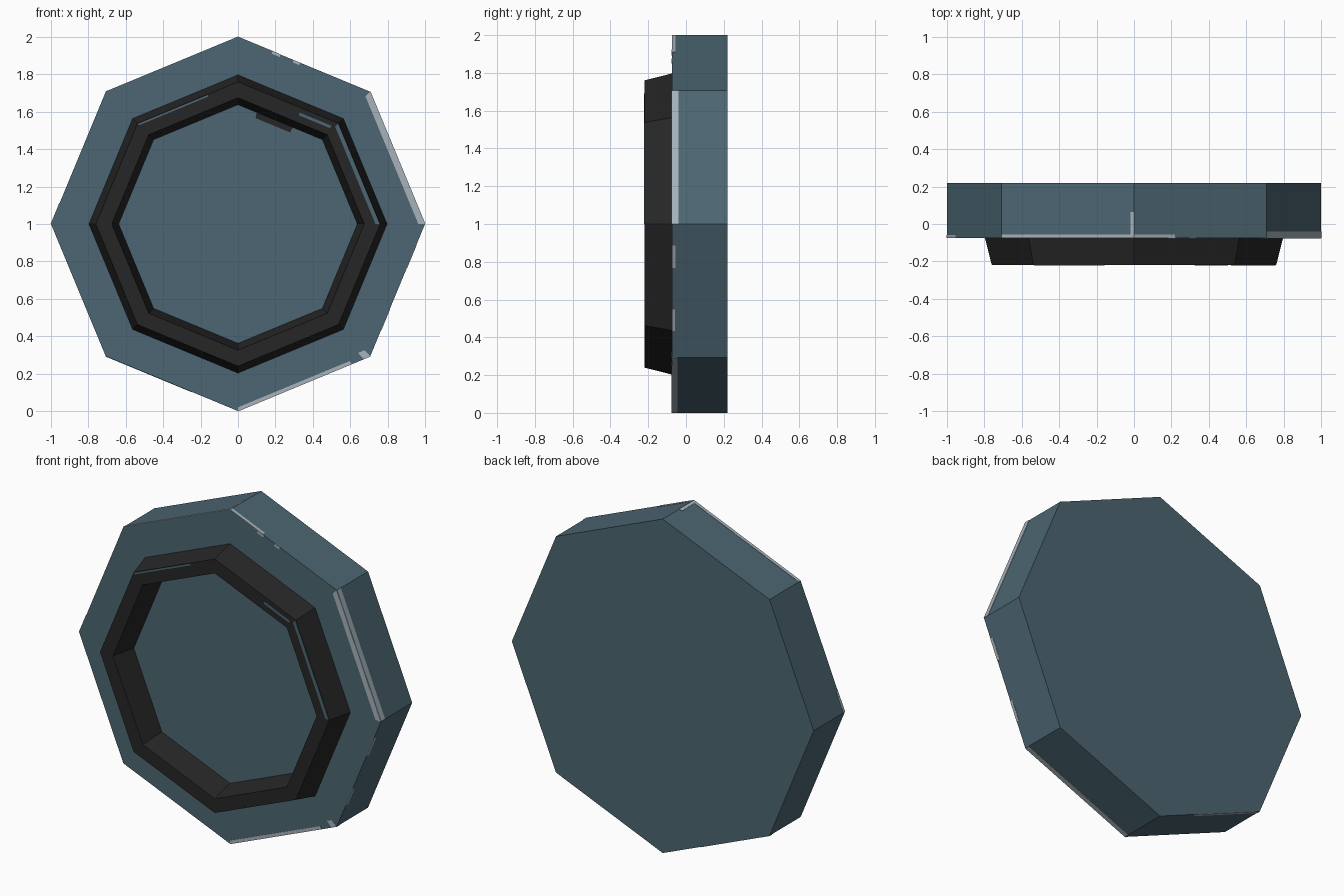
import bpy, bmesh, math
from mathutils import Vector

if "Cube" in bpy.data.objects:
    bpy.data.objects.remove(bpy.data.objects["Cube"])

FRONT, BACK, TIP = -0.075, 0.22, -0.22


def material(name, rgb):
    m = bpy.data.materials.new(name)
    lin = [((c / 255 + 0.055) / 1.055) ** 2.4 for c in rgb]
    m.diffuse_color = (*lin, 1)
    m.use_nodes = True
    m.node_tree.nodes["Principled BSDF"].inputs["Base Color"].default_value = m.diffuse_color
    return m


TEAL = material("slate_teal", (76, 102, 114))
BLACK = material("soft_black", (38, 38, 38))
WORN = material("worn_grey", (167, 178, 187))


def corner(k, r, y):
    a = math.radians(45 * k)
    return Vector((r * math.cos(a), y, 1 + r * math.sin(a)))


def along(k, t, r, y):
    """Point at fraction t of octagon side k."""
    return corner(k, r, y).lerp(corner(k + 1, r, y), t)


def finish(bm, name, mat):
    bmesh.ops.recalc_face_normals(bm, faces=bm.faces[:])
    me = bpy.data.meshes.new(name)
    bm.to_mesh(me)
    bm.free()
    me.materials.append(mat)
    ob = bpy.data.objects.new(name, me)
    bpy.context.collection.objects.link(ob)


def octagon_sweep(name, profile, mat, caps):
    """Join octagons of given (radius, y) in sequence."""
    bm = bmesh.new()
    loops = [[bm.verts.new(corner(k, r, y)) for k in range(8)] for r, y in profile]
    for a, b in zip(loops, loops[1:]):
        for k in range(8):
            n = (k + 1) % 8
            bm.faces.new((a[k], a[n], b[n], b[k]))
    if caps:
        bm.faces.new(loops[0])
        bm.faces.new(loops[-1])
    finish(bm, name, mat)


def plates(name, quads, mat):
    """Thin solid plates; each entry is four points and an outward direction."""
    bm = bmesh.new()
    for pts, out in quads:
        low = [bm.verts.new(p) for p in pts]
        top = [bm.verts.new(p + out * 0.002) for p in pts]
        bm.faces.new(low)
        bm.faces.new(top)
        for i in range(4):
            j = (i + 1) % 4
            bm.faces.new((low[i], low[j], top[j], top[i]))
    finish(bm, name, mat)


def face_strip(k, t0, t1, r0, r1, y):
    return ([along(k, t0, r0, y), along(k, t1, r0, y),
             along(k, t1, r1, y), along(k, t0, r1, y)], Vector((0, -1, 0)))


def side_strip(k, t0, t1, y0, y1):
    a = math.radians(45 * k + 22.5)
    return ([along(k, t0, 1, y0), along(k, t1, 1, y0),
             along(k, t1, 1, y1), along(k, t0, 1, y1)],
            Vector((math.cos(a), 0, math.sin(a))))


# Octagonal slab and bevelled rim
octagon_sweep("slab", [(1, FRONT), (1, BACK)], TEAL, True)
octagon_sweep("rim", [(0.797, FRONT), (0.76, TIP), (0.675, TIP), (0.638, FRONT)], BLACK, False)

# Worn edges on the slab: side, start, end, width
plates("front_edge_wear", [face_strip(k, a, b, 1, 1 - w, FRONT) for k, a, b, w in (
    (0, 0, 1, 0.036), (6, 0, 0.86, 0.02), (6, 0.95, 1, 0.045),
    (1, 0.53, 0.58, 0.015), (1, 0.68, 0.74, 0.015))], WORN)
plates("side_edge_wear", [side_strip(k, a, b, FRONT, FRONT + w) for k, a, b, w in (
    (0, 0, 1, 0.036), (1, 0.69, 1, 0.02), (2, 0, 1, 0.02), (2, 0, 0.025, 0.14),
    (3, 0.84, 1, 0.016), (6, 0, 1, 0.03), (7, 0.67, 0.84, 0.02),
    (7, 0.2, 0.36, 0.018))], WORN)
plates("back_edge_wear", [side_strip(5, 0, 0.65, BACK - 0.022, BACK)], WORN)

# Scratches showing slab colour on the rim, and a dark smudge inside it
plates("rim_scratches", [face_strip(k, a, b, r0, r1, TIP) for k, a, b, r0, r1 in (
    (0, 0, 1, 0.757, 0.735), (2, 0.3, 1, 0.757, 0.747),
    (1, 0.03, 0.36, 0.732, 0.716))], TEAL)
plates("smudge", [face_strip(1, 0.35, 0.78, 0.638, 0.605, FRONT)], BLACK)
